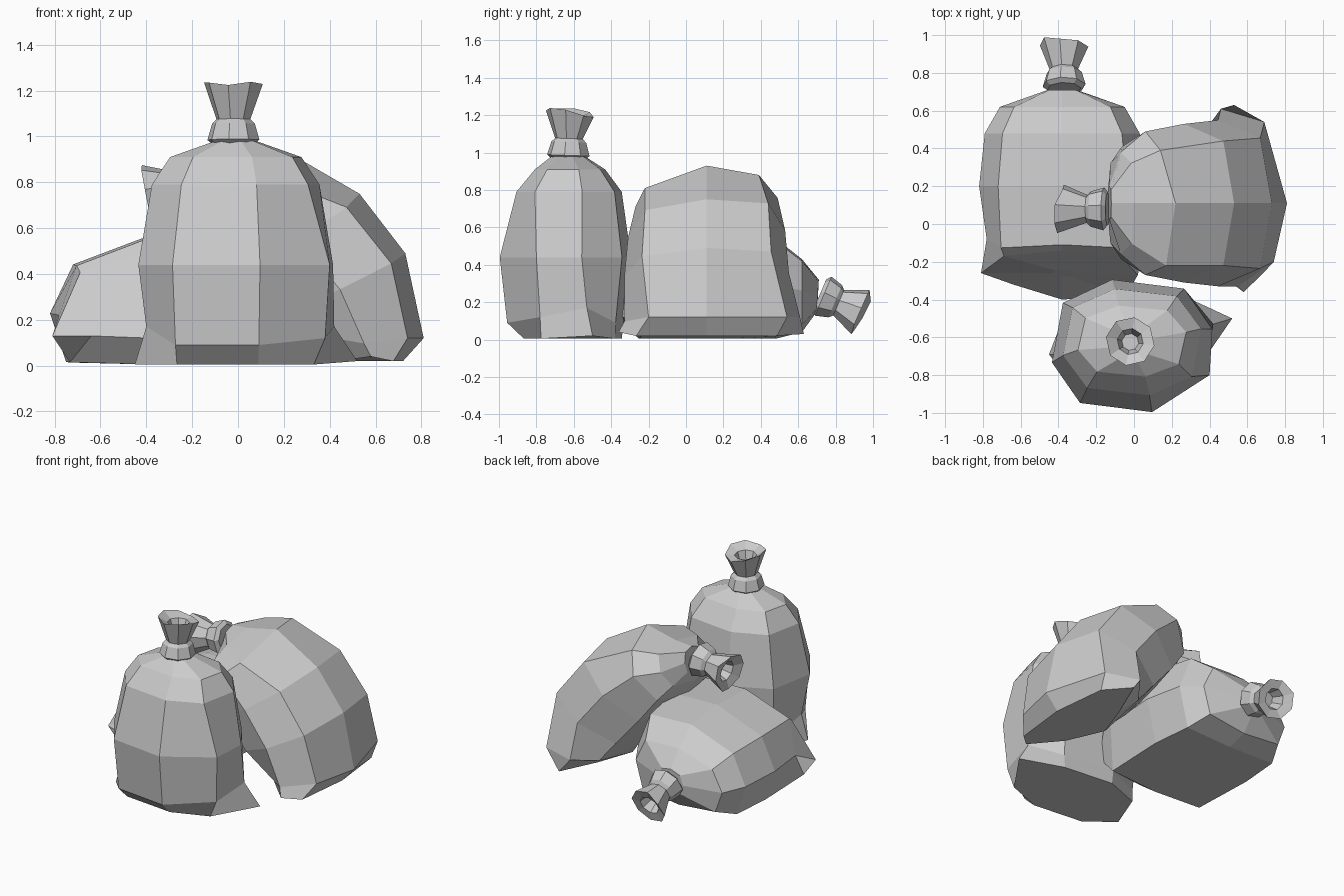
import bpy
import bmesh
import math
import random
from mathutils import Vector

random.seed(4)
SIDES = 8
GROUND = 0.005

cube = bpy.data.objects.get("Cube")
if cube:
    bpy.data.objects.remove(cube, do_unlink=True)

grey = bpy.data.materials.new("light grey plastic")
grey.use_nodes = True
colour = (0.6, 0.6, 0.6, 1)
grey.diffuse_color = colour
grey.node_tree.nodes["Principled BSDF"].inputs["Base Color"].default_value = colour


def soft_power(value, power):
    return math.copysign(abs(value) ** power, value)


def loft(name, rings, place, offset, phase=0, top_power=0.8, base_power=0.8,
         slump=0, jag_ring=None, tugs=()):
    """Skin a stack of rings, each given by its low point, high point and half width."""
    bm = bmesh.new()
    loops = []
    for index, (low, high, half_width) in enumerate(rings):
        low, high = Vector(low), Vector(high)
        middle, reach = (low + high) / 2, (high - low) / 2
        along = Vector((-reach.y, reach.x)).normalized()
        loop = []
        for k in range(SIDES):
            angle = math.radians(phase) + math.tau * k / SIDES
            power = top_power if k < SIDES / 2 else base_power
            point = middle + reach * soft_power(math.sin(angle), power)
            if index == jag_ring:
                point += along * random.uniform(-0.025, 0.025)
            side = half_width * soft_power(math.cos(angle), power)
            # the sack slumps to one side and settles on the ground
            height = max(point.y * (1 + slump * side), GROUND)
            loop.append(bm.verts.new(place(offset + side, point.x, height)))
        loops.append(loop)
    # pulled-out corners of the sack
    for ring, k, position in tugs:
        loops[ring][k].co = position
    for lower, upper in zip(loops, loops[1:]):
        for k in range(SIDES):
            n = (k + 1) % SIDES
            bm.faces.new((lower[k], lower[n], upper[n], upper[k]))
    bm.faces.new(loops[0][::-1])
    bm.faces.new(loops[-1])
    bmesh.ops.recalc_face_normals(bm, faces=bm.faces)
    mesh = bpy.data.meshes.new(name)
    bm.to_mesh(mesh)
    bm.free()
    mesh.materials.append(grey)
    obj = bpy.data.objects.new(name, mesh)
    bpy.context.collection.objects.link(obj)
    return obj


# distance along the knot and radius: collar, pinch, flare, hollow
KNOT = [(0, 0.09), (0.02, 0.115), (0.09, 0.095), (0.11, 0.075),
        (0.25, 0.13), (0.23, 0.07), (0.15, 0.045)]


def knot(name, start, degrees, place, offset):
    heading = math.radians(degrees)
    forward = Vector((math.cos(heading), math.sin(heading)))
    across = Vector((-forward.y, forward.x))
    rings = []
    for distance, radius in KNOT:
        centre = Vector(start) + forward * distance
        rings.append((centre - across * radius, centre + across * radius, radius))
    loft(name, rings, place, offset, phase=10, top_power=1, base_power=1, jag_ring=4)


def facing_x(side, a, z):
    return (side, a, z)


def facing_y(side, a, z):
    return (a, side, z)


# upright sack at the front
loft("upright_sack", [
    ((-0.87, 0.005), (-0.34, 0.005), 0.4),
    ((-0.96, 0.09), (-0.33, 0.09), 0.41),
    ((-1.0, 0.44), (-0.29, 0.44), 0.43),
    ((-0.91, 0.79), (-0.34, 0.79), 0.37),
    ((-0.81, 0.91), (-0.43, 0.91), 0.29),
    ((-0.72, 0.98), (-0.54, 0.98), 0.09),
], facing_x, -0.01, phase=10,
    tugs=[(0, 0, (0.52, -0.5, 0.02)), (0, 4, (-0.45, -0.69, 0.005)),
          (1, 0, (0.42, -0.53, 0.17)), (1, 4, (-0.4, -0.69, 0.17)),
          (1, 7, (0.38, -0.78, 0.12)), (2, 7, (0.4, -0.8, 0.44))])
knot("upright_knot", (-0.63, 0.965), 88, facing_x, -0.02)

# sack leaning over from the +x side, on a diamond-shaped base
loft("leaning_sack", [
    ((0.33, 0.02), (0.72, 0.02), 0.48),
    ((0.29, 0.08), (0.81, 0.12), 0.44),
    ((0.16, 0.2), (0.73, 0.49), 0.44),
    ((0.0, 0.38), (0.53, 0.75), 0.42),
    ((-0.1, 0.54), (0.22, 0.93), 0.38),
    ((-0.14, 0.64), (0.0, 0.88), 0.27),
    ((-0.14, 0.7), (-0.12, 0.87), 0.09),
], facing_y, 0.11, top_power=0.7, base_power=0.7, slump=0.08,
    tugs=[(0, 0, (0.53, 0.63, 0.03)), (0, 4, (0.58, -0.36, 0.04)),
          (0, 5, (0.44, -0.14, 0.02)), (0, 7, (0.42, 0.36, 0.02)),
          (1, 0, (0.46, 0.61, 0.12)), (1, 1, (0.69, 0.54, 0.12)),
          (1, 3, (0.74, -0.2, 0.12)), (1, 5, (0.42, -0.24, 0.12)),
          (4, 1, (0.14, 0.39, 0.88)), (4, 3, (0.17, -0.22, 0.81))])
knot("leaning_knot", (-0.14, 0.785), 188, facing_y, 0.08)

# sack lying on its side at the back, with a sagging end
loft("lying_sack", [
    ((-0.28, 0.28), (-0.24, 0.36), 0.05),
    ((-0.4, 0.12), (-0.14, 0.5), 0.4),
    ((-0.25, -0.03), (-0.11, 0.56), 0.42),
    ((0.2, -0.03), (0.2, 0.57), 0.44),
    ((0.48, -0.03), (0.48, 0.54), 0.41),
    ((0.62, 0.04), (0.62, 0.43), 0.33),
    ((0.7, 0.15), (0.71, 0.32), 0.09),
], facing_x, -0.38, top_power=0.75, base_power=0.5, slump=0.35,
    tugs=[(1, 4, (-0.81, -0.26, 0.13)), (1, 5, (-0.64, -0.32, 0.13)),
          (2, 4, (-0.78, -0.08, 0.22))])
knot("lying_knot", (0.715, 0.24), -23, facing_x, -0.37)
